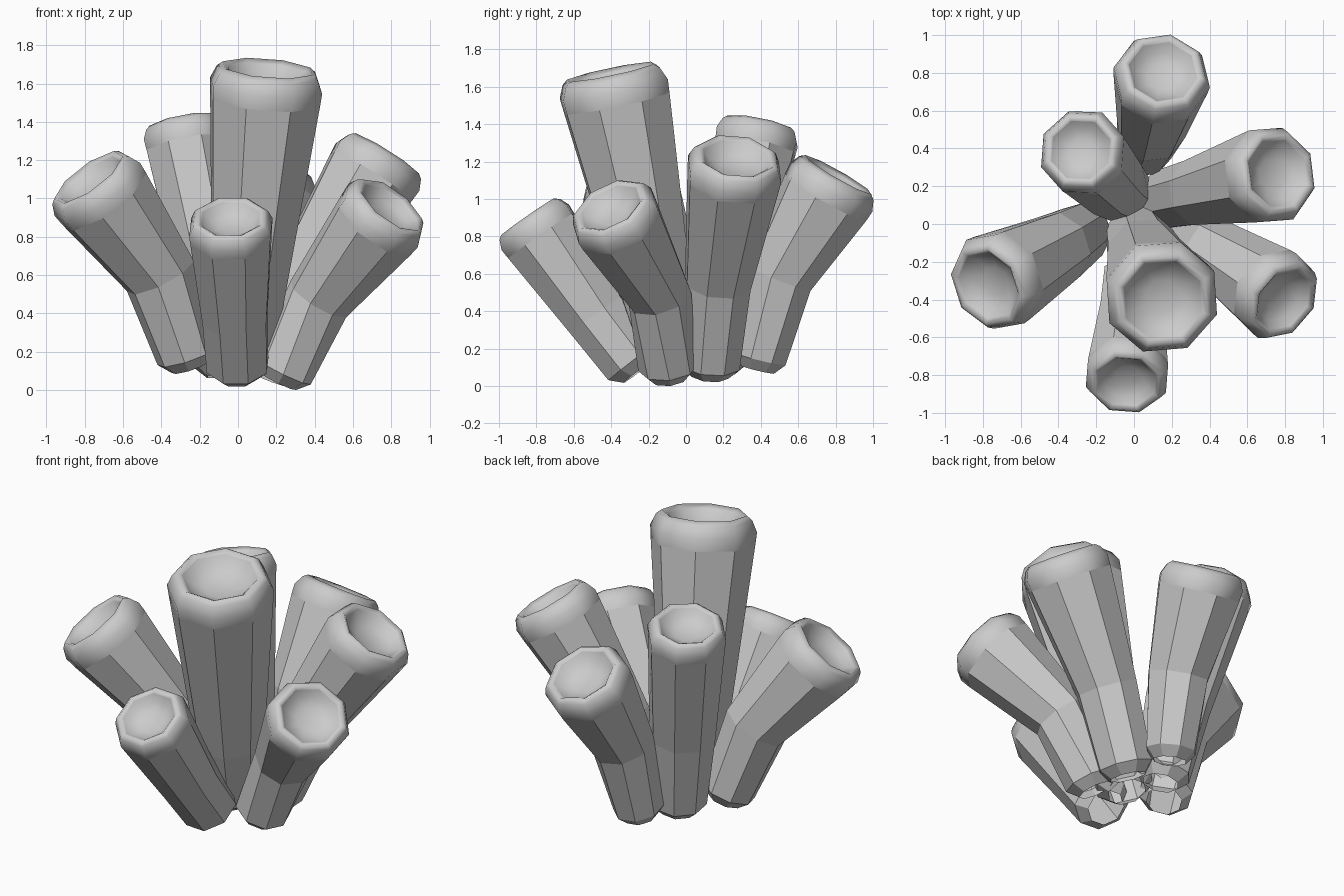
import bpy, bmesh, math
from mathutils import Vector

if "Cube" in bpy.data.objects:
    bpy.data.objects.remove(bpy.data.objects["Cube"])

SIDES = 8


def add_ring(bm, centre, direction, radius, phase):
    """Octagonal ring of vertices facing along a direction."""
    q = direction.to_track_quat('Z', 'Y')
    ring = []
    for i in range(SIDES):
        a = phase + 2 * math.pi * i / SIDES
        ring.append(bm.verts.new(centre + q @ Vector((radius * math.cos(a), radius * math.sin(a), 0))))
    return ring


def bent_tube(name, base, bend, top, r_base, r_bend, r_top, phase):
    base, bend, top = Vector(base), Vector(bend), Vector(top)
    low = (bend - base).normalized()
    high = (top - bend).normalized()
    k = r_top / 0.25
    # (centre, direction, radius) from the open foot, over the rounded lip, into the cup
    sections = [
        (base, low, r_base * 0.65),
        (base + low * 0.06, low, r_base),
        (bend, (low + high).normalized(), r_bend),
        (top - high * 0.135 * k, high, r_top * 0.98),
        (top - high * 0.075 * k, high, r_top),
        (top - high * 0.02 * k, high, r_top * 0.90),
        (top, high, r_top * 0.80),
        (top - high * 0.015 * k, high, r_top * 0.71),
        (top - high * 0.055 * k, high, r_top * 0.56),
        (top - high * 0.08 * k, high, r_top * 0.30),
    ]
    bm = bmesh.new()
    rings = [add_ring(bm, c, d, r, math.radians(phase)) for c, d, r in sections]
    for n, (a, b) in enumerate(zip(rings, rings[1:])):
        for i in range(SIDES):
            j = (i + 1) % SIDES
            f = bm.faces.new((a[i], a[j], b[j], b[i]))
            f.smooth = n >= 3           # flat walls, smooth lip and cup
    bm.faces.new(rings[-1]).smooth = True
    # creases under the lip and at the mouth of the cup
    for r in (rings[3], rings[7]):
        for i in range(SIDES):
            bm.edges.get((r[i], r[(i + 1) % SIDES])).smooth = False
    mesh = bpy.data.meshes.new(name)
    bm.to_mesh(mesh)
    bm.free()
    obj = bpy.data.objects.new(name, mesh)
    bpy.context.collection.objects.link(obj)
    return obj


# name, foot, bend, rim centre, foot radius, bend radius, top radius, twist
tubes = [
    ("tall_tube", (0.01, -0.05, 0.09), (0.055, -0.165, 0.53), (0.155, -0.405, 1.68), 0.175, 0.205, 0.31, 4),
    ("back_tube", (0.05, 0.38, 0.09), (0.09, 0.50, 0.58), (0.155, 0.815, 1.13), 0.15, 0.185, 0.26, 0),
    ("front_tube", (0.00, -0.25, 0.08), (-0.015, -0.48, 0.38), (-0.04, -0.845, 0.905), 0.17, 0.18, 0.23, 22),
    ("right_front_tube", (0.21, -0.09, 0.045), (0.42, -0.14, 0.475), (0.80, -0.41, 0.965), 0.16, 0.175, 0.25, 15),
    ("right_back_tube", (0.15, 0.125, 0.06), (0.345, 0.17, 0.55), (0.77, 0.27, 1.23), 0.165, 0.185, 0.265, 15),
    ("left_back_tube", (-0.06, 0.165, 0.08), (-0.135, 0.23, 0.60), (-0.285, 0.395, 1.40), 0.165, 0.195, 0.235, 22),
    ("left_tube", (-0.25, -0.03, 0.12), (-0.405, -0.125, 0.595), (-0.78, -0.33, 1.11), 0.16, 0.195, 0.27, 8),
]
for t in tubes:
    bent_tube(*t)
